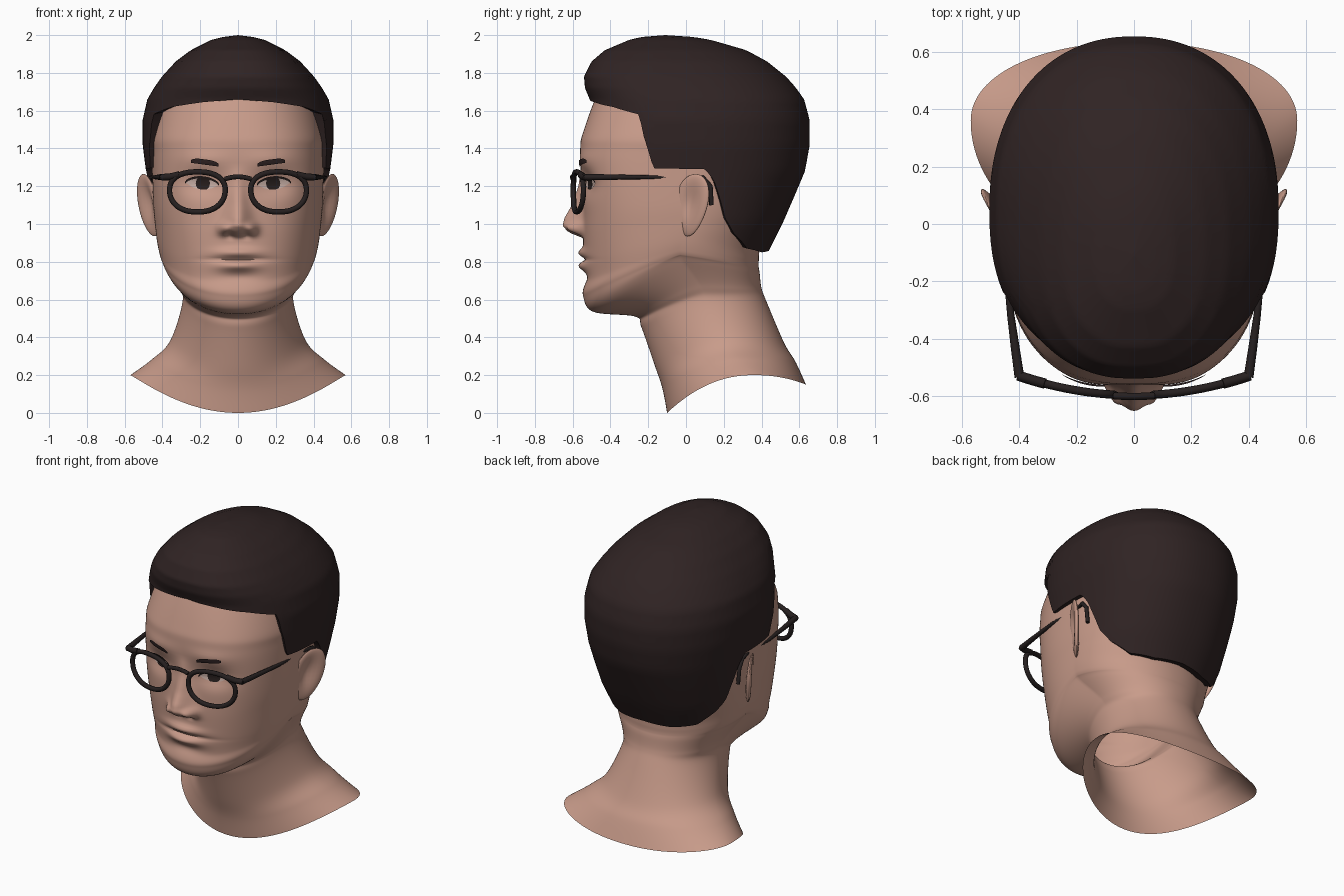
import bpy, bmesh, math
from mathutils import Vector
from mathutils.bvhtree import BVHTree

if "Cube" in bpy.data.objects:
    bpy.data.objects.remove(bpy.data.objects["Cube"])


def material(name, rgb):
    m = bpy.data.materials.new(name)
    m.diffuse_color = (*rgb, 1)
    m.use_nodes = True
    m.node_tree.nodes["Principled BSDF"].inputs["Base Color"].default_value = m.diffuse_color
    return m


SKIN = material("skin", (0.58, 0.33, 0.255))
HAIR = material("dark_hair", (0.029, 0.017, 0.017))
FRAME = material("black_frame", (0.019, 0.014, 0.014))
WHITE = material("eye_white", (0.58, 0.43, 0.38))
IRIS = material("dark_iris", (0.02, 0.013, 0.012))


def finish(ob, mat, angle=60):
    ob.data.materials.append(mat)
    bpy.ops.object.select_all(action='DESELECT')
    ob.select_set(True)
    bpy.context.view_layer.objects.active = ob
    bpy.ops.object.shade_smooth_by_angle(angle=math.radians(angle))
    return ob


def grid_object(name, rows, mat, closed=True, angle=60):
    """Skin a grid of points; closed joins the ends of each row."""
    n, verts = len(rows[0]), [p for row in rows for p in row]
    faces = []
    for i in range(len(rows) - 1):
        for j in range(n if closed else n - 1):
            k = (j + 1) % n
            faces.append((i * n + j, i * n + k, (i + 1) * n + k, (i + 1) * n + j))
    me = bpy.data.meshes.new(name)
    me.from_pydata(verts, [], faces)
    bm = bmesh.new()
    bm.from_mesh(me)
    bmesh.ops.remove_doubles(bm, verts=bm.verts, dist=1e-5)
    bmesh.ops.recalc_face_normals(bm, faces=bm.faces)
    if not closed and sum(f.normal.y for f in bm.faces) > 0:
        bmesh.ops.reverse_faces(bm, faces=bm.faces)
    bm.to_mesh(me)
    bm.free()
    ob = bpy.data.objects.new(name, me)
    bpy.context.collection.objects.link(ob)
    return finish(ob, mat, angle)


def lerp(table, t):
    """Piecewise linear lookup; rows are (key, values...)."""
    if t <= table[0][0]:
        return table[0][1:]
    for a, b in zip(table, table[1:]):
        if t <= b[0]:
            f = (t - a[0]) / (b[0] - a[0])
            return [p + (q - p) * f for p, q in zip(a[1:], b[1:])]
    return table[-1][1:]


def spline(rows, t):
    """Smooth curve through evenly spaced rows."""
    i = min(int(t), len(rows) - 2)
    f = t - i
    quad = [rows[max(0, min(len(rows) - 1, i + d))] for d in (-1, 0, 1, 2)]
    return [b + 0.5 * f * (c - a + f * (2*a - 5*b + 4*c - d + f * (3*(b - c) + d - a)))
            for a, b, c, d in zip(*quad)]


def polar(u, nf, nb):
    """Unit superellipse point: side fraction, front(+)/back(-) fraction."""
    s, c = math.sin(u), math.cos(u)
    n = nf if c > 0 else nb
    r = (abs(s) ** n + abs(c) ** n) ** (-1 / n)
    return s * r, c * r


# Head and neck rings: front y z, side half-width y z, back y z
RINGS = [
    (-.10, 1.93, .001, -.10, 1.93, -.10, 1.93), (-.32, 1.88, .25, -.05, 1.88, .20, 1.88),
    (-.44, 1.75, .37, 0, 1.75, .45, 1.75), (-.54, 1.50, .45, 0, 1.48, .60, 1.45),
    (-.56, 1.38, .455, 0, 1.36, .59, 1.30), (-.545, 1.10, .45, 0, 1.12, .48, 1.05),
    (-.545, .95, .44, 0, 1.00, .42, .95), (-.54, .80, .43, -.02, .92, .39, .86),
    (-.535, .70, .42, -.03, .87, .385, .80), (-.545, .62, .41, -.03, .84, .385, .77),
    (-.49, .535, .39, -.02, .81, .39, .74), (-.27, .51, .31, .08, .67, .40, .66),
    (-.235, .45, .295, .11, .58, .43, .58), (-.165, .25, .36, .22, .38, .52, .37),
    (-.125, .13, .46, .29, .28, .58, .27), (-.10, 0, .57, .36, .20, .635, .15)]
NOSE = [(.925, 0), (.955, .075), (.99, .108), (1.03, .10), (1.10, .06), (1.20, .02), (1.30, 0)]


def bump(x, z, cx, cz, sx, sz):
    return math.exp(-((abs(x) - cx) / sx) ** 2 - ((z - cz) / sz) ** 2)


def features(x, z):
    """Inward (+) or outward (-) shift of the face surface."""
    width = .04 + .03 * max(0, min(1, (1.2 - z) / .2))
    d = -lerp(NOSE, z)[0] * math.exp(-(x / width) ** 2)
    d -= .045 * bump(x, z, .072, .975, .032, .03)      # nostril wings
    d += .03 * bump(x, z, .045, .942, .022, .014)      # nostrils
    d += .035 * bump(x, z, .19, 1.215, .11, .065)      # eye sockets
    d -= .010 * bump(x, z, .18, 1.34, .12, .04)        # brow ridge
    d -= .028 * bump(x, z, 0, .848, .11, .024)         # upper lip
    d += .016 * bump(x, z, 0, .812, .15, .010)         # mouth line
    d -= .030 * bump(x, z, 0, .778, .10, .026)         # lower lip
    d += .012 * bump(x, z, 0, .718, .12, .03)          # chin crease
    return d


SEGS, SUB = 240, 13
rows = []
for i in range((len(RINGS) - 1) * SUB + 1):
    t = i / SUB
    yf, zf, w, ys, zs, yb, zb = spline(RINGS, t)
    square = 2 + .7 * math.exp(-((zf - 1.2) / .45) ** 2)   # squarer at eye level
    power = 1.15 + max(0, (t - 11) / 4)
    row = []
    for j in range(SEGS):
        s, k = polar(2 * math.pi * j / SEGS, square, 2.1)
        ye, ze = (yf, zf) if k > 0 else (yb, zb)
        x, y = w * s, ys + (ye - ys) * abs(k)
        z = zs + (ze - zs) * abs(k) ** power
        if y < -.2 and z > .6:
            y += features(x, z)
        row.append((x, y, z))
    rows.append(row)
head = grid_object("head_and_neck", rows, SKIN, angle=80)
surface = BVHTree.FromPolygons([v.co for v in head.data.vertices],
                               [tuple(p.vertices) for p in head.data.polygons])

# Hair shell: height, front y, back y, half-width
SHELL = [
    (.85, -.50, .435, .39), (1.0, -.50, .51, .445), (1.15, -.50, .575, .47),
    (1.28, -.50, .63, .487), (1.42, -.50, .655, .505), (1.55, -.50, .655, .505),
    (1.66, -.51, .625, .48), (1.72, -.535, .583, .445), (1.78, -.54, .53, .403),
    (1.86, -.50, .43, .33), (1.92, -.43, .32, .25), (1.975, -.30, .13, .14),
    (1.99, -.235, .04, .08), (2.0, -.11, -.11, 0)]
# Hairline height by angle from the front
HAIRLINE = [(0, 1.66), (22, 1.645), (42, 1.62), (59, 1.58), (61, 1.48), (64, 1.39), (67, 1.295),
            (95, 1.29), (100, 1.23), (109, 1.03), (117, .95), (132, .87), (153, .85), (180, .86)]
rows = []
for i in range(47):
    row = []
    for j in range(SEGS):
        deg = 360 * j / SEGS
        low = lerp(HAIRLINE, min(deg, 360 - deg))[0]
        z = 2 - (2 - low) * min(i / 45, 1) ** 1.8
        yf, yb, w = lerp(SHELL, z)
        ys = .05 - .16 * max(0, (z - 1.66) / .34)
        s, k = polar(math.radians(deg), 2.4, 2.2)
        inner = .86 if i == 46 else 1                  # turned-in edge
        y = ys + ((yf - ys) * k if k > 0 else (ys - yb) * k) * inner
        row.append((w * s * inner, y, z + (.015 if i == 46 else 0)))
    rows.append(row)
grid_object("hair", rows, HAIR, angle=50)


def decal(name, side, x0, x1, low, high, lift, mat):
    """Thin patch laid on the face between two height curves."""
    patch = []
    for i in range(21):
        t = i / 10 - 1
        x = side * (x0 + (x1 - x0) * i / 20)
        col = []
        for j in range(7):
            z = low(t) + (high(t) - low(t)) * j / 6
            hit = surface.ray_cast(Vector((x, -1, z)), Vector((0, 1, 0)))[0]
            col.append((x, hit.y - lift, z))
        patch.append(col)
    grid_object(name, patch, mat, closed=False)


def lid_top(t):
    return 1.212 + .034 * max(0, 1 - t * t) ** .7 + .006 * t


def lid_bottom(t):
    return 1.212 - .03 * max(0, 1 - t * t) + .006 * t


def iris_half(t):
    return .038 * math.sqrt(max(0, 1 - t * t))


def tube(name, points, radius, mat, cyclic=False, radii=None):
    cu = bpy.data.curves.new(name, 'CURVE')
    cu.dimensions = '3D'
    cu.bevel_depth, cu.bevel_resolution = radius, 2
    cu.use_fill_caps = not cyclic
    sp = cu.splines.new('POLY')
    sp.points.add(len(points) - 1)
    for i, p in enumerate(points):
        sp.points[i].co = (*p, 1)
        sp.points[i].radius = radii[i] if radii else 1
    sp.use_cyclic_u = cyclic
    ob = bpy.data.objects.new(name, cu)
    bpy.context.collection.objects.link(ob)
    bpy.ops.object.select_all(action='DESELECT')
    ob.select_set(True)
    bpy.context.view_layer.objects.active = ob
    bpy.ops.object.convert(target='MESH')
    return finish(bpy.context.object, mat)


def frame_y(x):
    return -.598 + .42 * x * x


for side, label in ((-1, "left"), (1, "right")):
    # Eyes and brows
    decal("eye_" + label, side, .105, .275, lid_bottom, lid_top, .004, WHITE)
    decal("iris_" + label, side, .148, .224, lambda t: max(1.215 - iris_half(t), lid_bottom(t * .45)),
          lambda t: min(1.215 + iris_half(t), lid_top(t * .45)), .007, IRIS)
    decal("lash_" + label, side, .10, .28, lambda t: lid_top(t) - .005,
          lambda t: lid_top(t) + .007, .009, IRIS)
    decal("eyebrow_" + label, side, .102, .25, lambda t: 1.314 + .01 * t,
          lambda t: 1.328 + .01 * t + .014 * (1 - t ** 4), .009, HAIR)

    # Ear: flattened egg flared out to the back, with a hollow
    bm = bmesh.new()
    bmesh.ops.create_uvsphere(bm, u_segments=32, v_segments=20, radius=1)
    for v in bm.verts:
        a, b, c = v.co
        x = .472 + .026 * a + .05 * b + .03 * c
        if a > 0:
            x -= .035 * math.exp(-((b + .1) ** 2 + (c - .1) ** 2 * .7) / .25)
        v.co = (side * x, .03 + .085 * b * (1 + .2 * c) + .02 * c, 1.1 + .165 * c)
    bmesh.ops.recalc_face_normals(bm, faces=bm.faces)
    me = bpy.data.meshes.new("ear_" + label)
    bm.to_mesh(me)
    bm.free()
    ear = bpy.data.objects.new("ear_" + label, me)
    bpy.context.collection.objects.link(ear)
    finish(ear, SKIN)

    # Glasses: rim, hinge piece and temple with its ear hook
    rim = []
    for i in range(48):
        a = 2 * math.pi * i / 48
        c, s = math.cos(a), math.sin(a)
        x = .215 + .147 * math.copysign(abs(c) ** .85, c) * (1 + .07 * s)
        rim.append((side * x, frame_y(x), 1.17 + .106 * math.copysign(abs(s) ** .9, s)))
    tube("glasses_rim_" + label, rim, .0145, FRAME, cyclic=True)
    tube("glasses_hinge_" + label, [(side * x, frame_y(x), z) for x, z in
         ((.31, 1.262), (.36, 1.25), (.405, 1.247))], .018, FRAME)
    temple = [(.40, -.535), (.415, -.43), (.43, -.32), (.443, -.2), (.44, 0)]
    tube("glasses_temple_" + label, [(side * x, y, 1.248) for x, y in temple], .017, FRAME,
         radii=[1, .9, .75, .6, .6])
    tube("glasses_hook_" + label, [(side * x, y, z) for x, y, z in
         ((.44, 0, 1.248), (.462, .09, 1.245), (.468, .13, 1.2), (.462, .135, 1.1))], .012, FRAME)

# Glasses bridge
tube("glasses_bridge", [(x, frame_y(x) - .004, 1.25 - 2.5 * x * x) for x in
     (-.07, -.045, -.02, 0, .02, .045, .07)], .0125, FRAME)
